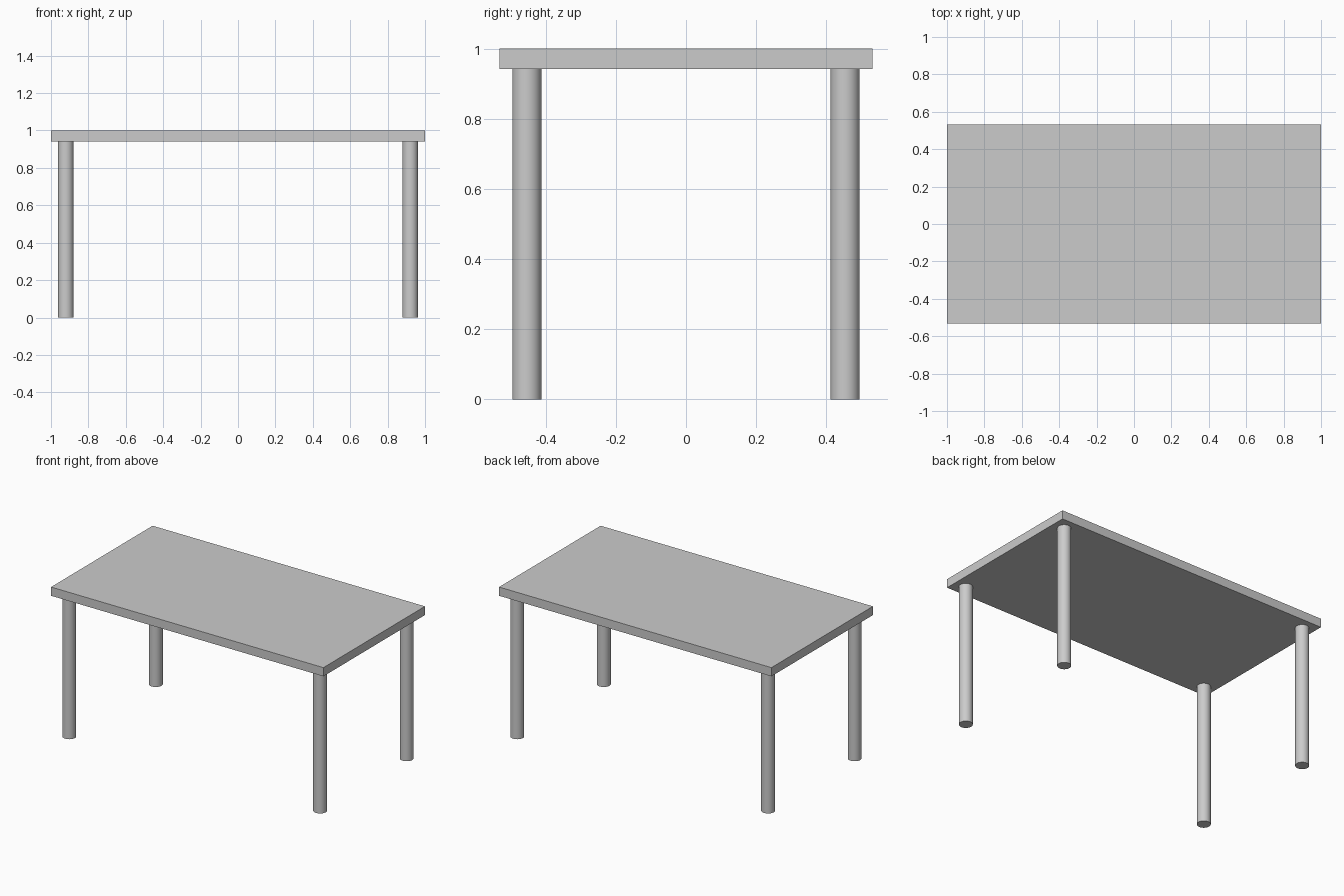
import bpy
import math

if "Cube" in bpy.data.objects:
    bpy.data.objects.remove(bpy.data.objects["Cube"])

WIDTH, DEPTH, HEIGHT = 2.0, 1.065, 1.0
TOP_THICKNESS = 0.058
LEG_RADIUS = 0.0415
LEG_X, LEG_Y = 0.921, 0.454
LEG_HEIGHT = HEIGHT - TOP_THICKNESS

# Rectangular table top
bpy.ops.mesh.primitive_cube_add(size=1, location=(0, 0, HEIGHT - TOP_THICKNESS / 2))
top = bpy.context.object
top.name = "table_top"
top.scale = (WIDTH, DEPTH, TOP_THICKNESS)
bpy.ops.object.transform_apply(location=False, rotation=False, scale=True)


# Round leg standing on the floor and meeting the underside of the top
def add_leg(name, x, y):
    bpy.ops.mesh.primitive_cylinder_add(
        vertices=48, radius=LEG_RADIUS, depth=LEG_HEIGHT,
        location=(x, y, LEG_HEIGHT / 2))
    bpy.context.object.name = name
    bpy.ops.object.shade_smooth_by_angle(angle=math.radians(30))


# One leg in each corner
for y_name, y_sign in (("front", -1), ("back", 1)):
    for x_name, x_sign in (("left", -1), ("right", 1)):
        add_leg(f"{y_name}_{x_name}_leg", x_sign * LEG_X, y_sign * LEG_Y)
